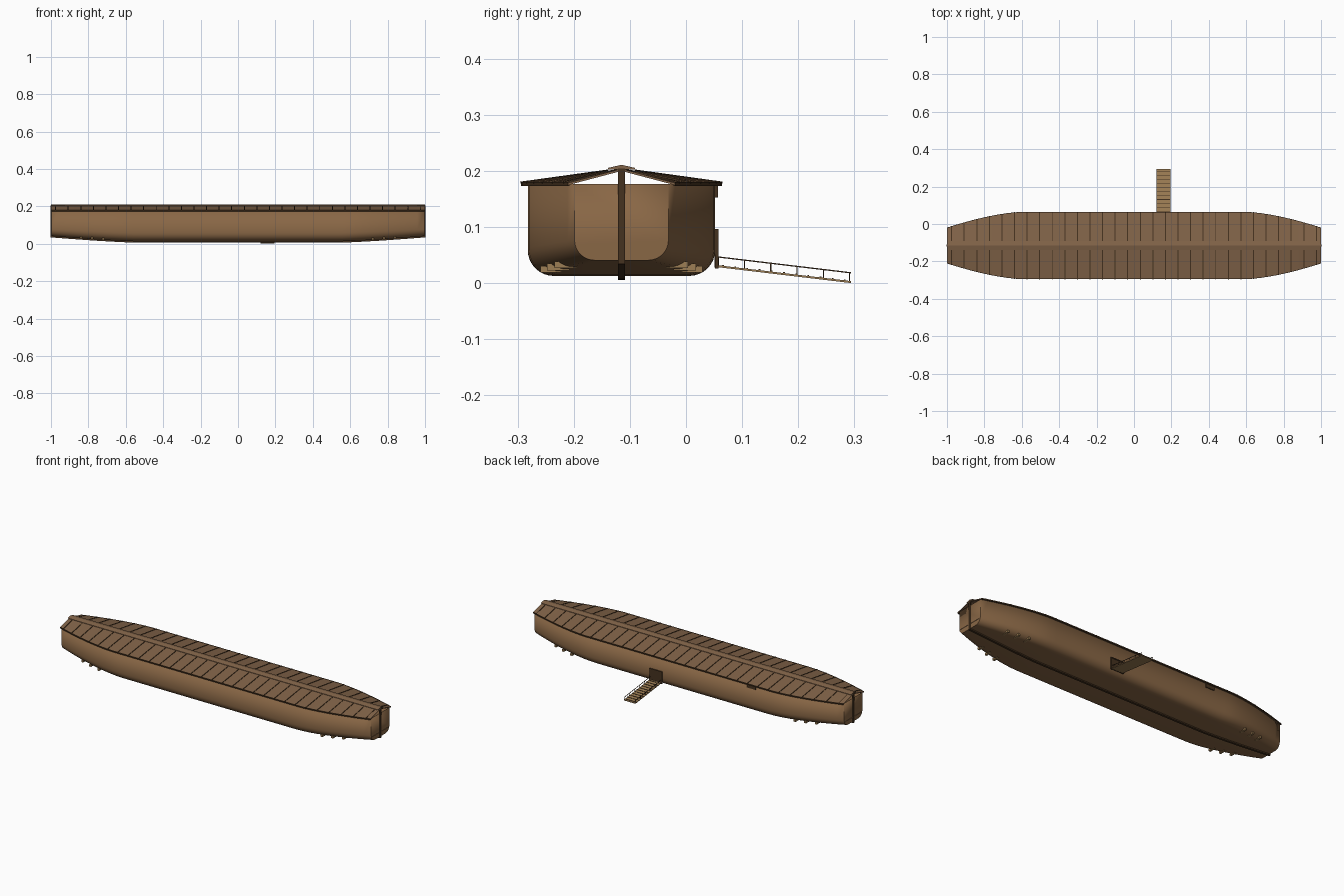
import bpy, bmesh, math
from mathutils import Vector, Matrix

if "Cube" in bpy.data.objects:
    bpy.data.objects.remove(bpy.data.objects["Cube"])

CY = -0.115          # centre line of the ship


def mat(name, c):
    m = bpy.data.materials.new(name)
    m.diffuse_color = (*c, 1)
    m.use_nodes = True
    m.node_tree.nodes["Principled BSDF"].inputs["Base Color"].default_value = m.diffuse_color
    return m


WOOD = mat("wood", (0.25, 0.135, 0.06))
ROOF = mat("roof_wood", (0.22, 0.125, 0.065))
DARK = mat("dark_wood", (0.06, 0.032, 0.014))
PALE = mat("pale_wood", (0.34, 0.21, 0.09))


def finish(name, bm, m, smooth=None, thick=0):
    bmesh.ops.recalc_face_normals(bm, faces=bm.faces)
    me = bpy.data.meshes.new(name)
    bm.to_mesh(me)
    bm.free()
    me.materials.append(m)
    ob = bpy.data.objects.new(name, me)
    bpy.context.collection.objects.link(ob)
    if thick:
        s = ob.modifiers.new("thick", 'SOLIDIFY')
        s.thickness = thick
        s.offset = -1
    if smooth:
        bpy.ops.object.select_all(action='DESELECT')
        ob.select_set(True)
        bpy.context.view_layer.objects.active = ob
        bpy.ops.object.shade_smooth_by_angle(angle=math.radians(smooth))
    return ob


def add_box(bm, c, size, rot=None):
    M = Matrix.Translation(c) @ (rot or Matrix()) @ Matrix.Diagonal((*size, 1))
    bmesh.ops.create_cube(bm, size=1, matrix=M)


def add_beam(bm, a, b, w, h):
    # straight beam between two points, w across and h upward
    a, b = Vector(a), Vector(b)
    d = (b - a).normalized()
    side = Vector((0, 0, 1)).cross(d)
    side = side.normalized() if side.length > 1e-4 else Vector((1, 0, 0))
    up = d.cross(side)
    R = Matrix((d, side, up)).transposed().to_4x4()
    add_box(bm, (a + b) / 2, ((b - a).length, w, h), R)


def loft(sections, closed=False, caps=False):
    bm = bmesh.new()
    rings = [[bm.verts.new(p) for p in s] for s in sections]
    n = len(rings[0])
    for r, q in zip(rings, rings[1:]):
        for i in range(n if closed else n - 1):
            j = (i + 1) % n
            bm.faces.new((r[i], r[j], q[j], q[i]))
    if caps:
        bm.faces.new(rings[0])
        bm.faces.new(rings[-1])
    return bm


def taper(x):
    return max(0, (abs(x) - 0.6) / 0.4) ** 1.55


def half_width(x):
    return 0.167 - 0.084 * taper(x)


def bottom(x):
    return 0.013 + 0.028 * max(0, (abs(x) - 0.55) / 0.45) ** 1.3


TOP = 0.177
XS = [-1 + i * 0.04 for i in range(51)]


def hull_section(x):
    h, b, r = half_width(x), bottom(x), 0.046 - 0.01 * taper(x)
    arc = [(h - r + r * math.cos(t), b + r - r * math.sin(t))
           for t in [k * math.pi / 16 for k in range(9)]]
    right = [(h, TOP)] + arc
    pts = right + [(-y, z) for y, z in reversed(right)]
    return [(x, CY + y, z) for y, z in pts]


# hull shell with flat end walls
finish("hull", loft([hull_section(x * 0.998) for x in XS], caps=True), WOOD, 35, 0.003)

# keel following the bottom, with stem and stern posts
def keel_section(x):
    b = bottom(x)
    return [(x, CY + s * 0.0065, z) for s, z in
            ((-1, b - 0.007), (1, b - 0.007), (1, b + 0.003), (-1, b + 0.003))]


finish("keel", loft([keel_section(x) for x in XS], True, True), DARK)
bm = bmesh.new()
for s in (-1, 1):
    add_box(bm, (s * 0.998, CY, 0.119), (0.008, 0.013, 0.17))
finish("end_posts", bm, DARK)

# lower deck with joists that poke through the bilge near the ends
bm = loft([[(x, CY + s * (half_width(x) - 0.006), 0.068) for s in (-1, 1)] for x in XS])
finish("lower_deck", bm, WOOD)
bm = bmesh.new()
for s in (-1, 1):
    for x in (0.72, 0.78, 0.84):
        for t in (-1, 1):
            add_box(bm, (s * x, CY + t * (half_width(x) - 0.03), bottom(x) + 0.004),
                    (0.012, 0.04, 0.012))
finish("floor_joists", bm, PALE)

# roof: two slopes over the tapered plan
RIDGE, EAVE = 0.204, 0.179


def eave_y(x):
    return half_width(x) + 0.0115


def roof_section(x):
    e = eave_y(x)
    up = [(-e, EAVE), (0, RIDGE), (e, EAVE)]
    return [(x, CY + y, z) for y, z in up + [(y, z - 0.004) for y, z in reversed(up)]]


finish("roof", loft([roof_section(x) for x in XS], True, True), ROOF)

# roof battens and the eave boards
bm = bmesh.new()
for i in range(30):
    x = -0.975 + i * 1.95 / 29
    for s in (-1, 1):
        e = eave_y(x)
        add_beam(bm, (x, CY + s * e * 1.01, EAVE + 0.0005),
                 (x, CY + s * 0.024, RIDGE - (RIDGE - EAVE) * 0.024 / e + 0.0005),
                 0.005, 0.003)
finish("roof_battens", bm, DARK)
for s, nm in ((-1, "front"), (1, "back")):
    bm = loft([[(x, CY + s * (eave_y(x) + d), z) for d, z in
                ((-0.002, 0.1735), (0.001, 0.1735), (0.001, 0.1805), (-0.002, 0.1805))]
               for x in XS], True, True)
    finish(nm + "_eave_board", bm, DARK)

# ridge cap
prof = [(-0.024, 0.203), (-0.024, 0.2055), (0, 0.211), (0.024, 0.2055), (0.024, 0.203)]
finish("ridge_cap", loft([[(x, CY + y, z) for y, z in prof] for x in (-1, 1)], True, True), ROOF)

# small shutter under the back eave
bm = bmesh.new()
add_box(bm, (-0.46, 0.054, 0.163), (0.055, 0.006, 0.02))
finish("shutter", bm, DARK)

# doorway: dark panel with a raised frame
X0, X1 = 0.12, 0.195
XM = (X0 + X1) / 2
bm = bmesh.new()
add_box(bm, (XM, 0.053, 0.061), (X1 - X0, 0.004, 0.066))
finish("door_panel", bm, DARK)
bm = bmesh.new()
for x in (X0 - 0.001, X1 + 0.001):
    add_box(bm, (x, 0.0545, 0.061), (0.006, 0.006, 0.07))
add_box(bm, (XM, 0.0545, 0.094), (0.082, 0.006, 0.006))
finish("door_frame", bm, DARK)

# ramp with cleats and handrails
A, B = Vector((XM, 0.055, 0.0305)), Vector((XM, 0.294, 0.002))
bm = bmesh.new()
add_beam(bm, A, B, X1 - X0, 0.0035)
finish("ramp", bm, PALE)
bm = bmesh.new()
for i in range(11):
    p = A.lerp(B, (i + 0.5) / 11)
    add_box(bm, p + Vector((0, 0, 0.002)), (X1 - X0, 0.003, 0.003))
finish("ramp_cleats", bm, DARK)
bm = bmesh.new()
for s in (-1, 1):
    off = Vector((s * 0.0355, 0, 0))
    up = Vector((0, 0, 0.0165))
    add_beam(bm, A + off + up, B + off + up, 0.0022, 0.0022)
    for i in range(6):
        p = A.lerp(B, 0.01 + i * 0.98 / 5) + off
        add_box(bm, p + up / 2, (0.002, 0.002, 0.0165))
finish("ramp_rails", bm, DARK)
